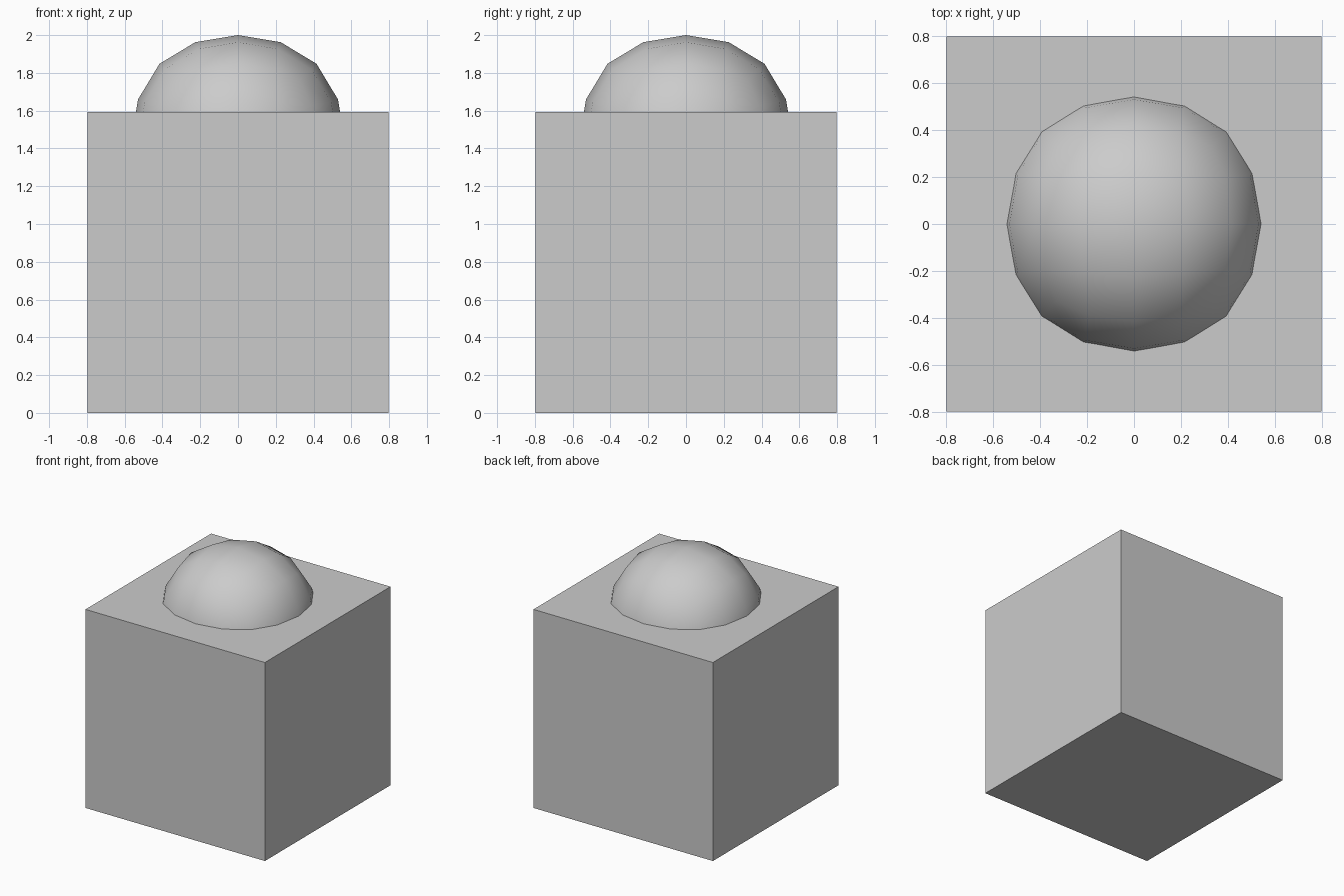
import bpy

if "Cube" in bpy.data.objects:
    bpy.data.objects.remove(bpy.data.objects["Cube"])


def add_cube(name, size, z):
    bpy.ops.mesh.primitive_cube_add(size=size, location=(0, 0, z))
    obj = bpy.context.object
    obj.name = name
    return obj


BASE = 1.594      # edge length of the block
DOME = 1.292      # cage size of the rounded cube
RISE = 0.878      # height of the rounded cube relative to its cage

# Square block
add_cube("block", BASE, BASE / 2)

# Ball made from a subdivided cube, sunk into the block so a dome shows
ball = add_cube("dome", DOME, 2.0 - RISE * DOME / 2)
sub = ball.modifiers.new("round", 'SUBSURF')
sub.levels = sub.render_levels = 2
sub.use_limit_surface = False
bpy.ops.object.shade_smooth()
